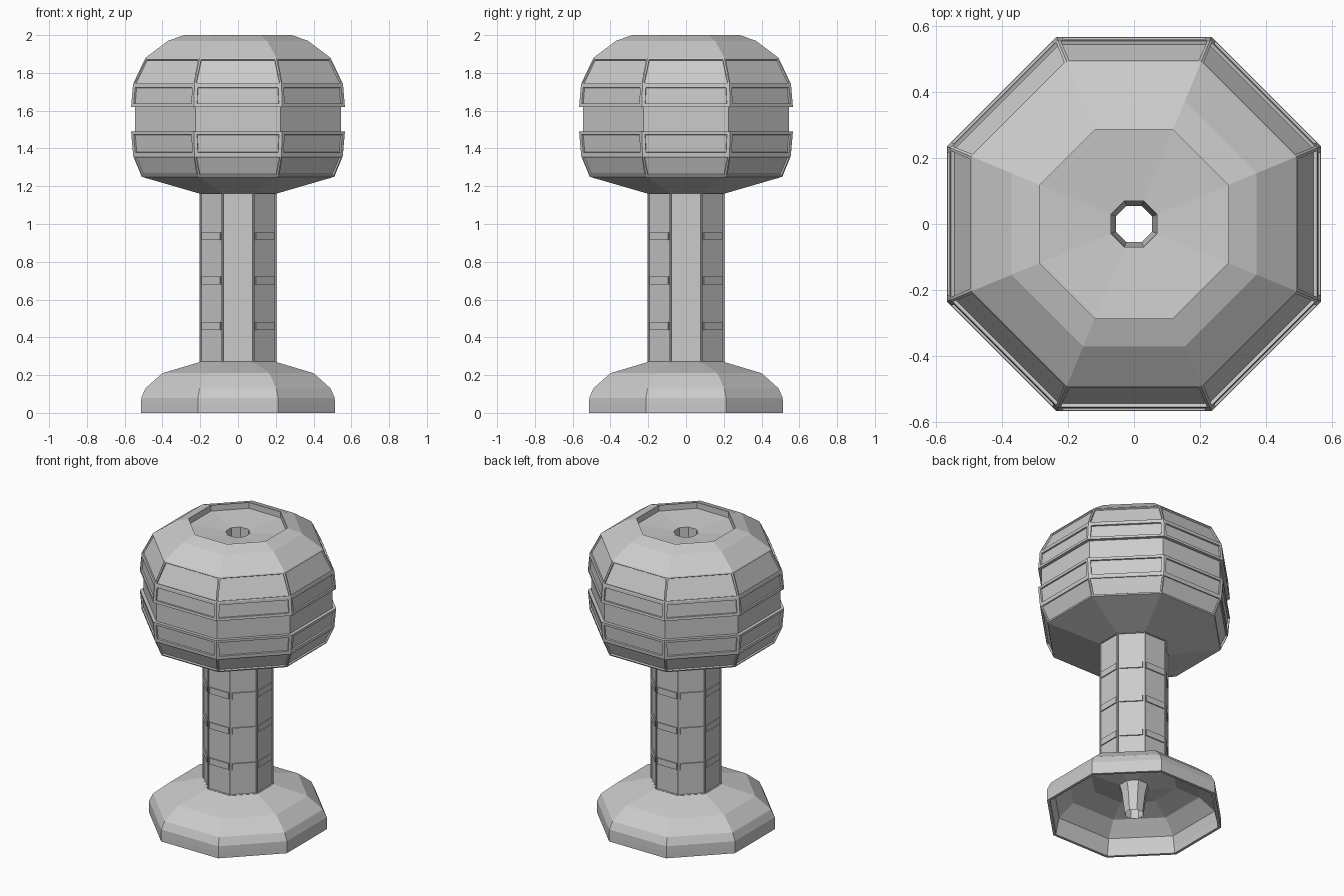
import bpy, bmesh, math
from mathutils import Matrix

if "Cube" in bpy.data.objects:
    bpy.data.objects.remove(bpy.data.objects["Cube"])

SIDES = 8
K = 1 / math.cos(math.pi / SIDES)   # apothem to corner radius


def finish(name, bm):
    mesh = bpy.data.meshes.new(name)
    bm.to_mesh(mesh)
    bm.free()
    obj = bpy.data.objects.new(name, mesh)
    bpy.context.collection.objects.link(obj)
    return obj


def octagon_shell(name, profile, panels=()):
    """Turn an (apothem, z) profile, listed bottom-outside to top; recess the panel rows.
    panels: (profile segment, border width, recess depth)"""
    bm = bmesh.new()
    rings = []
    for a, z in profile:
        angles = [(i + 0.5) * math.tau / SIDES for i in range(SIDES)]
        rings.append([bm.verts.new((a * K * math.cos(t), a * K * math.sin(t), z)) for t in angles])
    rows = []
    for lo, hi in zip(rings, rings[1:]):
        rows.append([bm.faces.new((lo[i], lo[(i + 1) % SIDES], hi[(i + 1) % SIDES], hi[i]))
                     for i in range(SIDES)])
    bm.normal_update()
    for seg, border, depth in panels:
        bmesh.ops.inset_individual(bm, faces=rows[seg], thickness=border)
        bmesh.ops.inset_individual(bm, faces=rows[seg], thickness=0.002, depth=-depth)
    return finish(name, bm)


# Hollow base with a spout in its underside
octagon_shell("base", [
    (0.055, 0.0), (0.072, 0.14), (0.085, 0.19), (0.25, 0.23), (0.385, 0.19),
    (0.475, 0.11), (0.49, 0.04), (0.495, 0.0), (0.513, 0.0), (0.513, 0.04), (0.512, 0.08), (0.49, 0.13),
    (0.40, 0.21), (0.20, 0.27)])

# Column with long recessed sides
octagon_shell("column", [(0.204, 0.265), (0.204, 1.165)], [(0, 0.008, 0.007)])

# Three rows of raised plates around the column
bm = bmesh.new()
for z in (0.46, 0.70, 0.935):
    for i in range(SIDES):
        m = (Matrix.Rotation(i * math.tau / SIDES, 4, 'Z')
             @ Matrix.Translation((0.197, 0, z)) @ Matrix.Diagonal((0.014, 0.142, 0.042, 1)))
        bmesh.ops.create_cube(bm, size=1, matrix=m)
finish("column_plates", bm)

# Faceted head: two panelled bands, a groove between them, dished top
octagon_shell("head", [
    (0.20, 1.16), (0.51, 1.25), (0.555, 1.36), (0.566, 1.49), (0.545, 1.49),
    (0.545, 1.62), (0.566, 1.62), (0.556, 1.74), (0.49, 1.88), (0.37, 1.97),
    (0.285, 2.0), (0.285, 1.96), (0.07, 1.94)],
    [(1, 0.012, 0.01), (2, 0.025, 0.01), (6, 0.025, 0.01), (7, 0.012, 0.01)])

# Bore running through the whole model
octagon_shell("bore", [(0.07, 1.94), (0.065, 1.80), (0.055, 1.70), (0.055, 0.0)])
